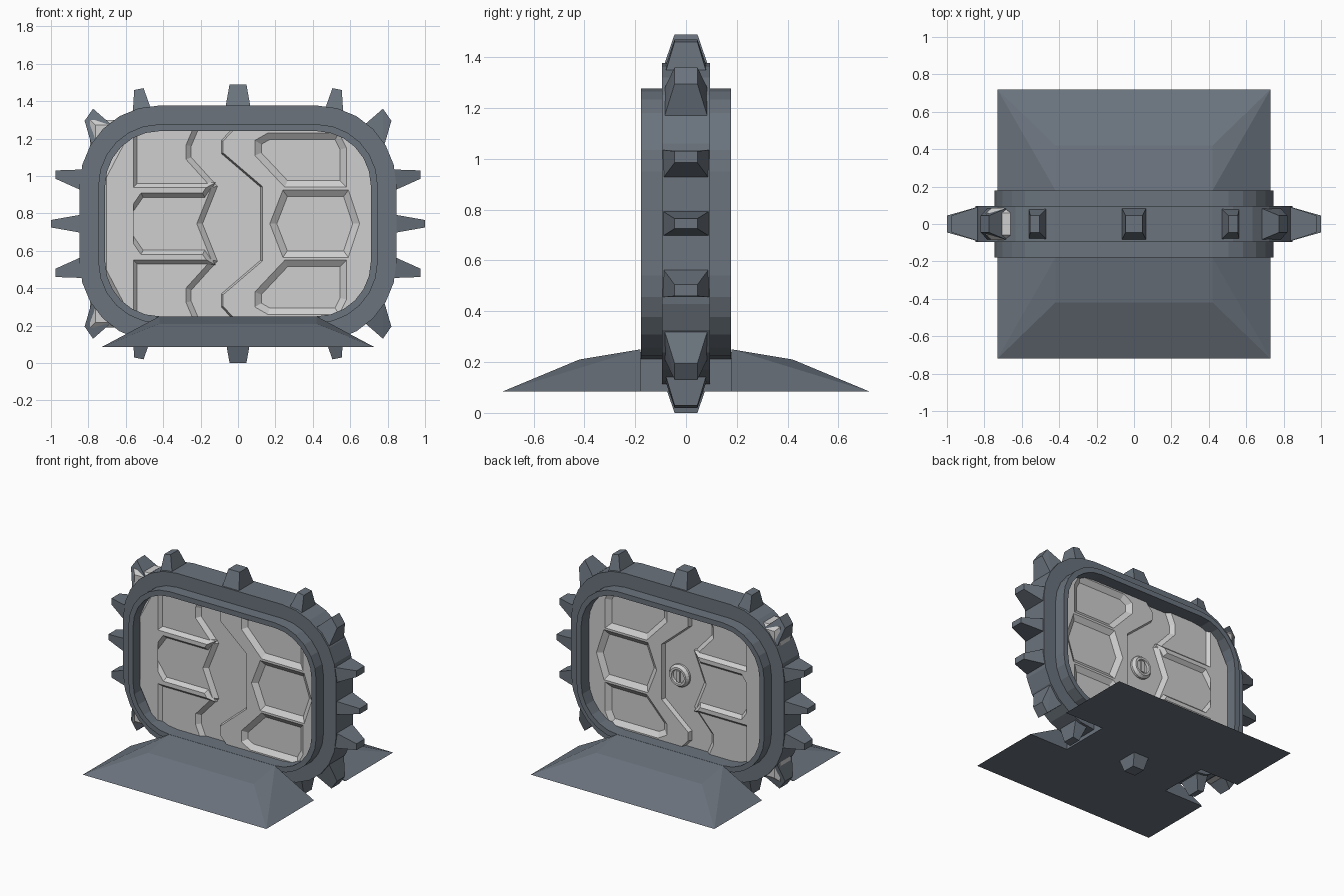
import bpy, bmesh, math
from mathutils import Vector

if "Cube" in bpy.data.objects:
    bpy.data.objects.remove(bpy.data.objects["Cube"], do_unlink=True)

MID = 0.745  # height of the horizontal mirror line


def material(name, rgb):
    m = bpy.data.materials.new(name)
    m.use_nodes = True
    m.diffuse_color = (*rgb, 1)
    m.node_tree.nodes["Principled BSDF"].inputs["Base Color"].default_value = (*rgb, 1)
    return m


STEEL = material("dark blue grey steel", (0.145, 0.172, 0.205))
PALE = material("pale grey panel", (0.62, 0.62, 0.62))


def finish(name, bm, mat):
    bmesh.ops.recalc_face_normals(bm, faces=bm.faces)
    mesh = bpy.data.meshes.new(name)
    bm.to_mesh(mesh)
    bm.free()
    mesh.materials.append(mat)
    ob = bpy.data.objects.new(name, mesh)
    bpy.context.collection.objects.link(ob)
    return ob


def hull(name, points, mat):
    bm = bmesh.new()
    for p in points:
        bm.verts.new(p)
    res = bmesh.ops.convex_hull(bm, input=bm.verts)
    spare = [g for g in res["geom_interior"] if isinstance(g, bmesh.types.BMVert)]
    bmesh.ops.delete(bm, geom=spare, context="VERTS")
    return finish(name, bm, mat)


def loft(name, loops, mat, closed=False):
    """Join outlines of (xz points, y); closed makes a ring, otherwise ends are capped."""
    bm = bmesh.new()
    rows = [[bm.verts.new((x, y, z)) for x, z in pts] for pts, y in loops]
    pairs = list(zip(rows, rows[1:]))
    if closed:
        pairs.append((rows[-1], rows[0]))
    else:
        bm.faces.new(rows[0])
        bm.faces.new(rows[-1])
    for a, b in pairs:
        for i in range(len(a)):
            j = (i + 1) % len(a)
            bm.faces.new((a[i], a[j], b[j], b[i]))
    return finish(name, bm, mat)


def inset(pts, d):
    """Move every edge of an outline inward by d."""
    n = len(pts)
    area = sum(pts[i - 1][0] * pts[i][1] - pts[i][0] * pts[i - 1][1] for i in range(n))
    s = 1 if area > 0 else -1
    out = []
    for i in range(n):
        p, q, r = (Vector(pts[k % n]) for k in (i - 1, i, i + 1))
        e, f = (q - p).normalized(), (r - q).normalized()
        a, b = Vector((-e.y, e.x)) * s, Vector((-f.y, f.x)) * s
        out.append(tuple(q + (a + b) * (d / (1 + a.dot(b)))))
    return out


def slab(name, pts, y0, y1, d, mat):
    """Plate with bevelled rims on both sides."""
    top = inset(pts, d)
    return loft(name, [(top, -y1), (pts, -y0), (pts, y0), (top, y1)], mat)


def flip(pts):
    return [(x, 2 * MID - z) for x, z in reversed(pts)]


def corner(sx, sz, start, r, seg=6):
    return [(sx * 0.42 + r * math.cos(math.radians(start + 90 * i / seg)),
             MID + sz * 0.205 + r * math.sin(math.radians(start + 90 * i / seg)))
            for i in range(seg + 1)]


def outline(r):
    return corner(1, 1, 0, r) + corner(-1, 1, 90, r) + corner(-1, -1, 180, r) + corner(1, -1, 270, r)


def right_half(r):
    return corner(1, -1, 270, r) + corner(1, 1, 0, r)


# Frame: a wide inner ring and a narrower outer ring
for name, r_in, r_out, y in (("inner_frame", 0.29, 0.327, 0.178), ("outer_frame", 0.31, 0.427, 0.095)):
    i, o = outline(r_in), outline(r_out)
    loft(name, [(i, -y), (o, -y), (o, y), (i, y)], STEEL, closed=True)

# Teeth: two base points, then two tip points, mirrored round the frame
TEETH = {
    "top_tooth": [(-0.07, 1.35), (0.07, 1.35), (0.045, 1.49), (-0.045, 1.49)],
    "shoulder_tooth": [(0.455, 1.33), (0.565, 1.3), (0.555, 1.46), (0.505, 1.47)],
    "corner_tooth": [(0.66, 1.26), (0.775, 1.14), (0.82, 1.295), (0.775, 1.36)],
    "side_tooth": [(0.83, 0.92), (0.83, 1.035), (0.975, 1.03), (0.975, 0.985)],
    "middle_tooth": [(0.83, 0.695), (0.83, 0.795), (1, 0.765), (1, 0.725)],
}
for name, quad in TEETH.items():
    for sx in ((1,) if name == "top_tooth" else (1, -1)):
        for sz in ((1,) if name == "middle_tooth" else (1, -1)):
            pts = [(sx * x, s * (0.093 if k < 2 else 0.045), MID + sz * (z - MID))
                   for k, (x, z) in enumerate(quad) for s in (-1, 1)]
            hull(name, pts, STEEL)

# Sloping ramps and the block that joins them under the frame
LOW = 0.085
for name, s in (("front_ramp", -1), ("back_ramp", 1)):
    pts = []
    for sx in (-1, 1):
        pts += [(sx * 0.73, s * y, LOW) for y in (0.18, 0.72)]
        pts += [(sx * 0.42, s * 0.18, 0.25), (sx * 0.42, s * 0.42, 0.21), (sx * 0.73, s * 0.42, LOW)]
    hull(name, pts, STEEL)
hull("ramp_bridge", [(x, y, z) for x in (-0.42, 0.42) for y in (-0.18, 0.18) for z in (LOW, 0.24)], STEEL)

# Flat sheet between the two door halves
slab("centre_sheet", right_half(0.31) + [(-0.5, 1.26), (-0.5, 0.23)], 0.05, 0.06, 0.005, PALE)

# Left-hand door: zigzag edge and corners that stick out of the frame
zig = [(-0.19, 1.3), (-0.25, 1.16), (-0.25, 1.1), (-0.11, 0.945)]
edge = zig + [(-0.19, MID)] + flip(zig)
slab("zigzag_door", edge + [(-0.79, 0.19), (-0.79, 1.3)], 0.06, 0.085, 0.028, PALE)

# Raised border with two bars around its recesses
half = [(-0.73, 1.0), (-0.63, 1.19), (-0.57, 1.25), (-0.535, 1.25), (-0.535, 0.965),
        (-0.12, 0.965), (-0.175, 0.882), (-0.505, 0.882)]
slab("zigzag_door_border", half + [(-0.6, MID)] + flip(half), 0.08, 0.11, 0.027, PALE)

# Opposite door: plate with three recesses on each side
step = [(-0.02, 1.265), (-0.09, 1.19), (-0.09, 1.12), (0.12, 0.94)]
plate = slab("recessed_door", right_half(0.315) + step + flip(step), 0.058, 0.09, 0.01, PALE)
upper = [(0.09, 1.11), (0.09, 1.19), (0.16, 1.23), (0.54, 1.23), (0.58, 1.15), (0.58, 0.94), (0.25, 0.94)]
middle = [(0.24, 0.925), (0.59, 0.925), (0.65, MID), (0.59, 0.565), (0.24, 0.565), (0.17, MID)]
cutters = []
for pts in (upper, middle, flip(upper)):
    for s in (-1, 1):
        c = loft("recess_cutter", [(inset(pts, 0.035), s * 0.064), (inset(pts, -0.035), s * 0.116)], PALE)
        c.hide_render = True
        cutters.append(c)
        mod = plate.modifiers.new("recess", "BOOLEAN")
        mod.operation = "DIFFERENCE"
        mod.object = c

# Bake the recesses and drop the cutters
bpy.context.view_layer.update()
cut = bpy.data.meshes.new_from_object(plate.evaluated_get(bpy.context.evaluated_depsgraph_get()))
plate.modifiers.clear()
plate.data = cut
for c in cutters:
    bpy.data.objects.remove(c, do_unlink=True)


# Round latch on the back, with a rim and a slot bar
def circle(r, n=24):
    return [(r * math.cos(math.tau * i / n), MID + r * math.sin(math.tau * i / n)) for i in range(n)]


loft("latch_rim", [(circle(0.08), 0.055), (circle(0.08), 0.075), (circle(0.065), 0.095),
                   (circle(0.05), 0.095), (circle(0.045), 0.075), (circle(0.045), 0.055)], PALE, closed=True)
loft("latch_face", [(circle(0.047), 0.055), (circle(0.047), 0.078)], PALE)
hull("latch_bar", [(x, y, MID + z) for x in (-0.012, 0.012) for y in (0.07, 0.092) for z in (-0.04, 0.04)], PALE)
